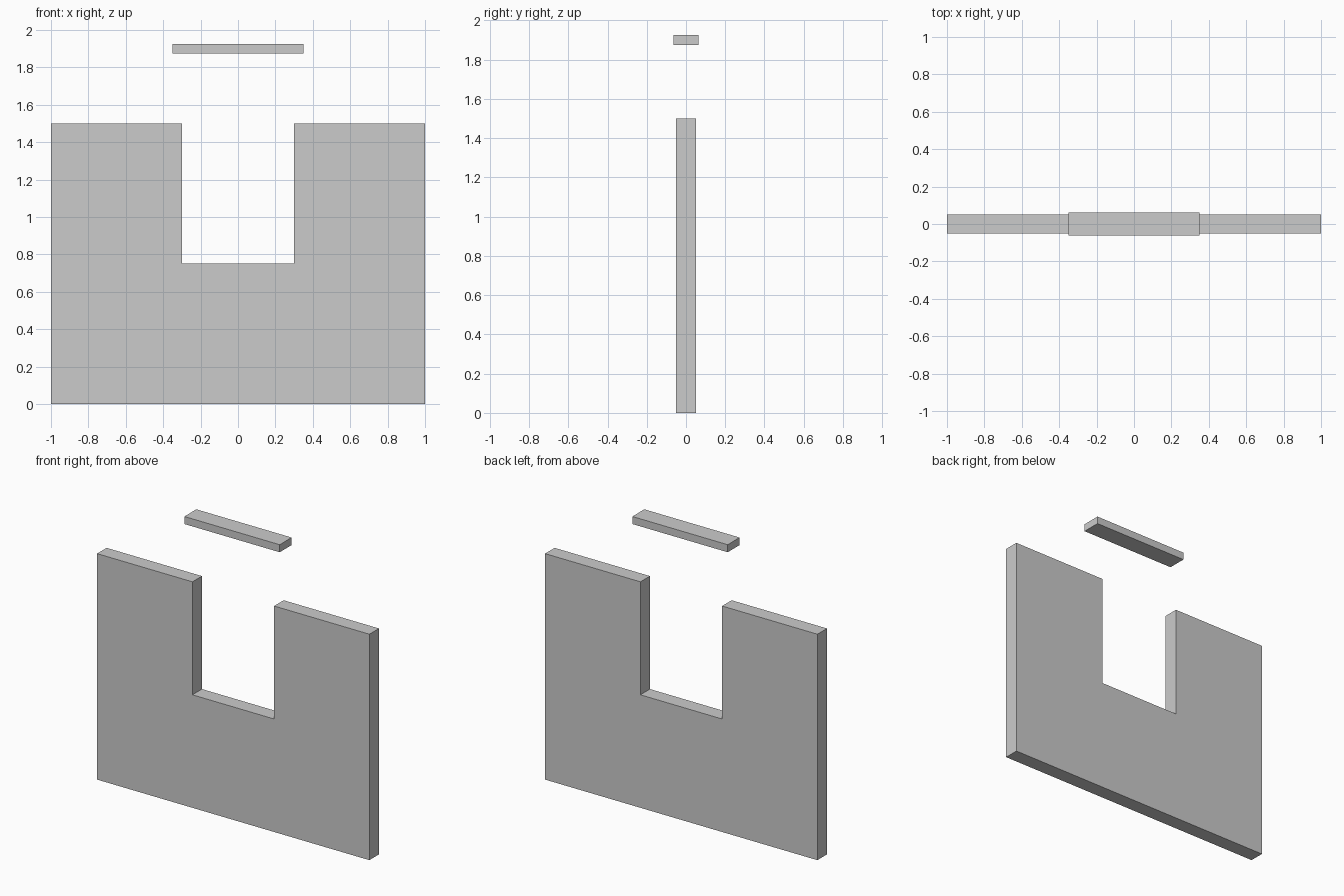
import bpy
import bmesh

if "Cube" in bpy.data.objects:
    bpy.data.objects.remove(bpy.data.objects["Cube"])


def extrude_profile(name, profile, depth):
    """Extrude an x-z outline along y, centred on y = 0."""
    bm = bmesh.new()
    face = bm.faces.new([bm.verts.new((x, -depth / 2, z)) for x, z in profile])
    result = bmesh.ops.extrude_face_region(bm, geom=[face])
    verts = [v for v in result["geom"] if isinstance(v, bmesh.types.BMVert)]
    bmesh.ops.translate(bm, verts=verts, vec=(0, depth, 0))
    bmesh.ops.recalc_face_normals(bm, faces=bm.faces)
    mesh = bpy.data.meshes.new(name)
    bm.to_mesh(mesh)
    bm.free()
    obj = bpy.data.objects.new(name, mesh)
    bpy.context.collection.objects.link(obj)
    return obj


# Wall with a window notch open at the top
half = [(1, 0), (1, 1.5), (0.3, 1.5), (0.3, 0.75)]
outline = half + [(-x, z) for x, z in reversed(half)]
extrude_profile("wall", outline, 0.1)

# Lintel bar floating above the notch
extrude_profile("lintel", [(-0.35, 1.875), (0.35, 1.875), (0.35, 1.925), (-0.35, 1.925)], 0.125)
